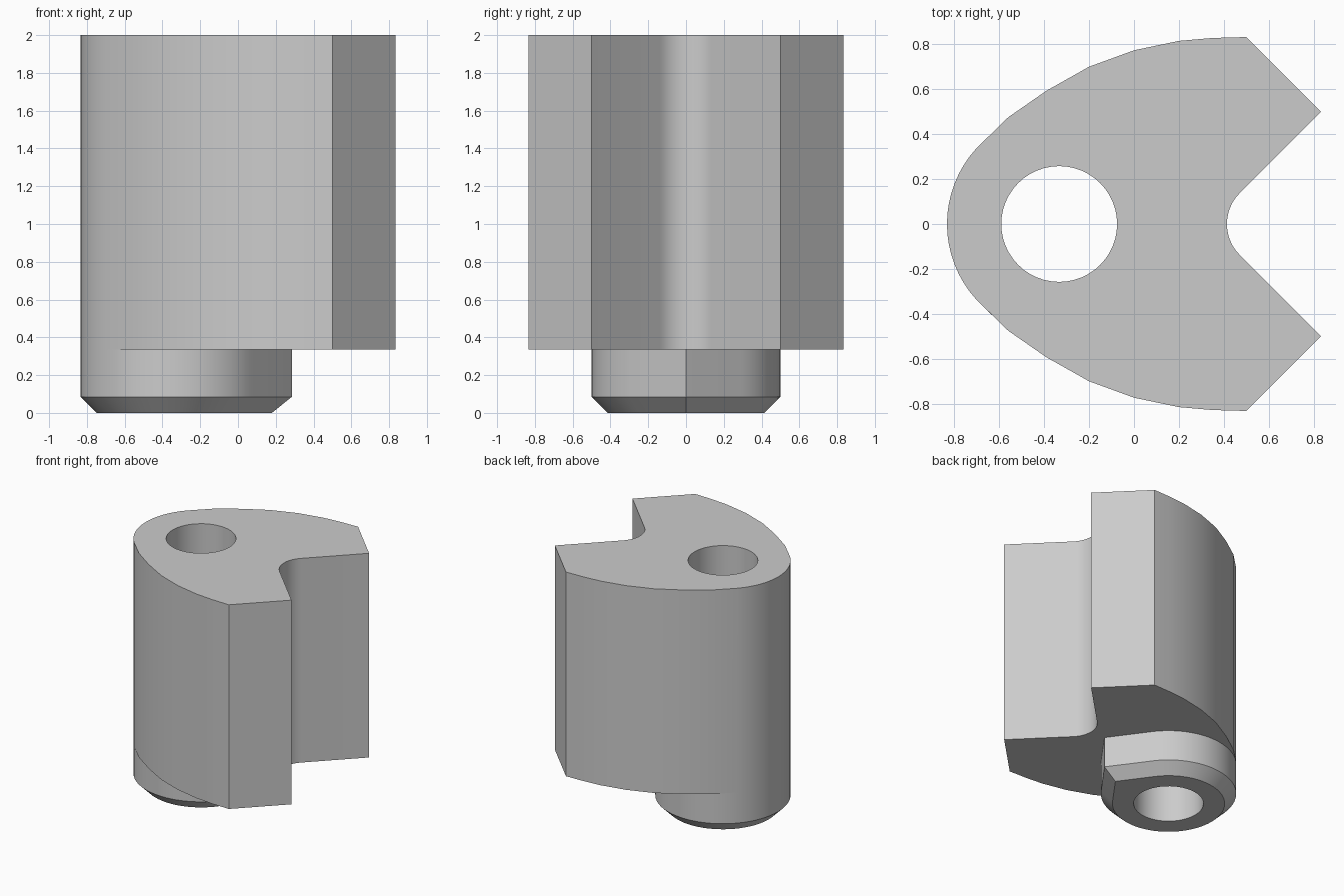
import bpy, bmesh
from math import cos, sin, radians, sqrt

default = bpy.data.objects.get("Cube")
if default:
    bpy.data.objects.remove(default, do_unlink=True)

CX = -1 / 3            # axis of the bore and of the rounded nose
NOSE_R, BORE_R = 0.5, 0.258
TOP, STEP, CHAMFER = 2.0, 0.335, 0.085


def arc(cx, r, a0, a1, n):
    """Points on an arc around (cx, 0), both ends included."""
    return [(cx + r * cos(radians(a0 + (a1 - a0) * i / n)),
             r * sin(radians(a0 + (a1 - a0) * i / n))) for i in range(n + 1)]


# Nose arc shared by body and foot
JOIN = 137.5
nose = arc(CX, NOSE_R, JOIN, 360 - JOIN, 16)

# Body outline after the nose: swept flank, horn, filleted V notch, mirrored
flank = [(-0.56, 0.476), (-0.39, 0.594), (-0.2, 0.701), (0, 0.774),
         (0.2, 0.816), (0.35, 0.829), (0.5, 0.833), (0.833, 0.5)]
fillet = 0.195
notch = arc(1 / 3 + fillet * sqrt(2), fillet, 225, 135, 12)
body_rest = [(x, -y) for x, y in flank] + notch + flank[::-1]

# Foot outline after the nose: round sides running tangentially to a point
TANGENT = 36
foot_rest = (arc(CX, NOSE_R, 360 - JOIN, 360 - TANGENT, 18)[1:]
             + [(CX + NOSE_R / cos(radians(TANGENT)), 0)]
             + arc(CX, NOSE_R, TANGENT, JOIN, 18)[:-1])

bm = bmesh.new()


def ring(points, z, scale=1):
    return [bm.verts.new((CX + (x - CX) * scale, y * scale, z)) for x, y in points]


def walls(lower, upper):
    for i in range(len(lower)):
        j = (i + 1) % len(lower)
        bm.faces.new((lower[i], lower[j], upper[j], upper[i]))


def cap(*loops):
    edges = []
    for loop in loops:
        for a, b in zip(loop, loop[1:] + loop[:1]):
            edges.append(bm.edges.get((a, b)) or bm.edges.new((a, b)))
    bmesh.ops.triangle_fill(bm, edges=edges, use_beauty=True)


# Body walls and the underside around the foot
nose_step = ring(nose, STEP)
body_step = ring(body_rest, STEP)
foot_step = ring(foot_rest, STEP)
body_top = ring(nose + body_rest, TOP)
walls(nose_step + body_step, body_top)
cap([nose_step[-1]] + body_step + [nose_step[0]] + foot_step[::-1])

# Foot walls and bottom chamfer
foot_low = ring(nose + foot_rest, CHAMFER)
foot_base = ring(nose + foot_rest, 0, (NOSE_R - CHAMFER) / NOSE_R)
walls(foot_low, nose_step + foot_step)
walls(foot_base, foot_low)

# Through bore and the end faces around it
bore = arc(CX, BORE_R, 0, 360, 48)[:-1]
bore_base, bore_top = ring(bore, 0), ring(bore, TOP)
walls(bore_base, bore_top)
cap(body_top, bore_top)
cap(foot_base, bore_base)
bmesh.ops.recalc_face_normals(bm, faces=bm.faces[:])

mesh = bpy.data.meshes.new("notched_block")
bm.to_mesh(mesh)
bm.free()
block = bpy.data.objects.new("notched_block", mesh)
bpy.context.collection.objects.link(block)

# Plain grey material
grey = bpy.data.materials.new("plain_grey")
grey.use_nodes = True
colour = (0.6, 0.6, 0.6, 1)
grey.diffuse_color = colour
grey.node_tree.nodes["Principled BSDF"].inputs["Base Color"].default_value = colour
mesh.materials.append(grey)

bpy.ops.object.select_all(action='DESELECT')
block.select_set(True)
bpy.context.view_layer.objects.active = block
bpy.ops.object.shade_smooth_by_angle(angle=radians(30))
